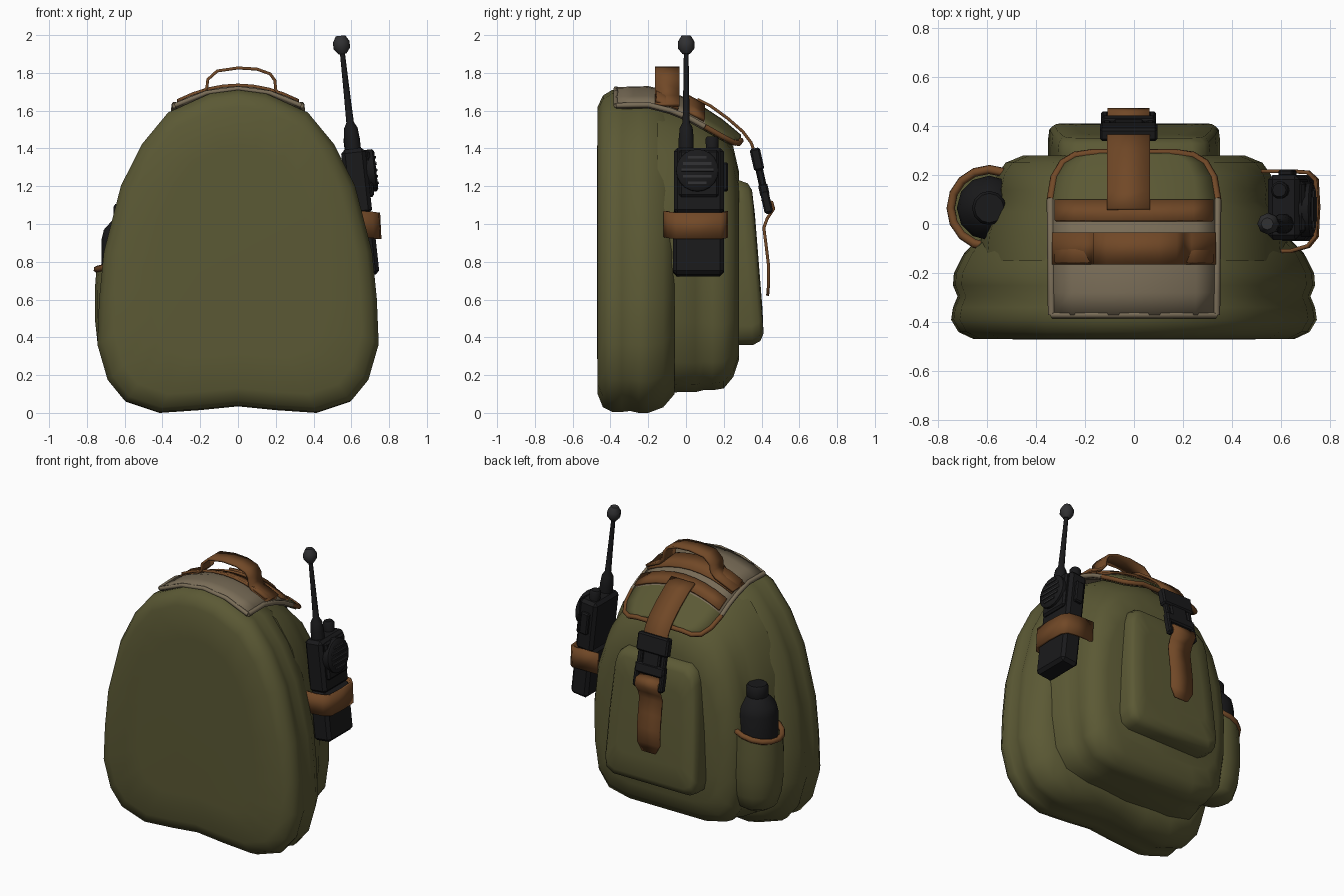
import bpy, bmesh, math
from mathutils import Vector, Matrix

if "Cube" in bpy.data.objects:
    bpy.data.objects.remove(bpy.data.objects["Cube"])


def material(name, rgb):
    m = bpy.data.materials.new(name)
    m.diffuse_color = (*rgb, 1)
    m.use_nodes = True
    m.node_tree.nodes["Principled BSDF"].inputs["Base Color"].default_value = m.diffuse_color
    return m


OLIVE = material("olive_cloth", (0.105, 0.1, 0.035))
BROWN = material("brown_strap", (0.165, 0.065, 0.02))
BEIGE = material("beige_cloth", (0.19, 0.15, 0.095))
BLACK = material("black_plastic", (0.010, 0.010, 0.011))
GREY = material("dark_grey", (0.03, 0.03, 0.032))


def finish(name, bm, mat, angle=45, xf=None):
    if xf:
        bm.transform(xf)
    bmesh.ops.recalc_face_normals(bm, faces=bm.faces)
    me = bpy.data.meshes.new(name)
    bm.to_mesh(me)
    bm.free()
    me.materials.append(mat)
    me.shade_smooth()
    me.set_sharp_from_angle(angle=math.radians(angle))
    ob = bpy.data.objects.new(name, me)
    bpy.context.collection.objects.link(ob)
    return ob


def skin(bm, rings, closed=True):
    n = len(rings[0])
    for a, b in zip(rings, rings[1:]):
        for i in range(n if closed else n - 1):
            j = (i + 1) % n
            bm.faces.new((a[i], a[j], b[j], b[i]))


def padded(name, half, slices, mat, slope=0):
    """Loft a mirrored x-z outline through (y, x scale, z low, z high) slices."""
    bm = bmesh.new()
    outline = half + [(-x, z) for x, z in half[-2:0:-1]]
    zs = [p[1] for p in outline]
    z0, z1 = min(zs), max(zs)
    rings = []
    for y, sx, lo, hi in slices:
        pts = [(x * sx, lo + (z - z0) / (z1 - z0) * (hi - lo)) for x, z in outline]
        rings.append([bm.verts.new((x, y - slope * (z - 0.8), z)) for x, z in pts])
    skin(bm, rings)
    bm.faces.new(rings[0])
    bm.faces.new(rings[-1])
    return finish(name, bm, mat, 60)


def lathe(name, profile, centre, mat, seg=12, xf=None, angle=45):
    bm = bmesh.new()
    rings = [[bm.verts.new((centre[0] + r * math.cos(2 * math.pi * i / seg),
                            centre[1] + r * math.sin(2 * math.pi * i / seg), z))
              for i in range(seg)] for r, z in profile]
    skin(bm, rings)
    bm.faces.new(rings[0])
    bm.faces.new(rings[-1])
    return finish(name, bm, mat, angle, xf)


def box(name, centre, size, mat, bevel=0.015, xf=None):
    bm = bmesh.new()
    bmesh.ops.create_cube(bm, size=1, matrix=Matrix.Translation(centre) @ Matrix.Diagonal((*size, 1)))
    if bevel:
        bmesh.ops.bevel(bm, geom=bm.edges[:], offset=bevel, segments=1, affect='EDGES')
    return finish(name, bm, mat, 30, xf)


def ribbon(name, pts, axis, width, mat, thick=0.016, tip=None):
    """Flat strap along a path; axis is the width direction."""
    bm = bmesh.new()
    rings = []
    for i, p in enumerate(pts):
        w = tip if tip and i == len(pts) - 1 else width
        rings.append([bm.verts.new(Vector(p) + Vector(axis) * w * s) for s in (-0.5, 0.5)])
    skin(bm, rings, False)
    ob = finish(name, bm, mat, 50)
    s = ob.modifiers.new("thickness", 'SOLIDIFY')
    s.thickness, s.offset = thick, 0
    return ob


def piping(name, pts, radius, mat, cyclic=False):
    cu = bpy.data.curves.new(name, 'CURVE')
    cu.dimensions, cu.bevel_depth, cu.bevel_resolution = '3D', radius, 1
    cu.use_fill_caps = True
    sp = cu.splines.new('POLY')
    sp.points.add(len(pts) - 1)
    for q, p in zip(sp.points, pts):
        q.co = (*p, 1)
    sp.use_cyclic_u = cyclic
    cu.materials.append(mat)
    ob = bpy.data.objects.new(name, cu)
    bpy.context.collection.objects.link(ob)


def lerp(table, t):
    for (a, u), (b, v) in zip(table, table[1:]):
        if t <= b:
            return u + (v - u) * (t - a) / (b - a)
    return table[-1][1]


# padded bag: broad front slab, main compartment, outer pocket
padded("front_slab",
       [(0, .035), (.2, .015), (.42, 0), (.6, .06), (.69, .17), (.745, .36), (.735, .6), (.71, .85),
        (.62, 1.2), (.51, 1.42), (.37, 1.59), (.15, 1.69), (0, 1.71)],
       [(-.47, .6, .3, 1.4), (-.468, .88, .1, 1.62), (-.44, .96, .03, 1.68), (-.39, 1, .005, 1.71),
        (-.34, .99, .005, 1.71), (-.295, .965, .01, 1.70), (-.25, .99, 0, 1.70), (-.2, .985, .0, 1.69),
        (-.12, .93, .03, 1.67), (-.06, .85, .1, 1.62)], OLIVE)
padded("main_compartment",
       [(0, .12), (.3, .12), (.46, .16), (.54, .28), (.57, .5), (.575, .8), (.545, 1.1), (.47, 1.35),
        (.36, 1.52), (.2, 1.62), (0, 1.66)],
       [(-.15, 1.1, .1, 1.67), (-.04, 1.08, .11, 1.64), (.05, 1.02, .11, 1.60), (.09, .98, .12, 1.58),
        (.14, .99, .12, 1.54), (.2, .97, .13, 1.48), (.25, .91, .19, 1.41), (.28, .78, .28, 1.28)], OLIVE)
padded("outer_pocket",
       [(0, .36), (.28, .36), (.335, .39), (.35, .46), (.335, .8), (.31, 1.12), (.29, 1.19), (.24, 1.23), (0, 1.23)],
       [(.22, 1, .36, 1.23), (.32, 1, .36, 1.23), (.36, .985, .38, 1.215), (.38, .93, .42, 1.18), (.385, .7, .55, 1.05)],
       OLIVE, slope=.08)

# lid draped over the top
CREST = [(-.37, 1.725), (-.2, 1.73), (-.08, 1.70), (.02, 1.66), (.12, 1.605), (.2, 1.55), (.3, 1.465)]
HALF = [(-.37, .335), (.1, .34), (.19, .325), (.25, .29), (.28, .24), (.29, .17)]


def lid_point(x, y, lift=0):
    return Vector((x, y, lerp(CREST, y) - .8 * x * x + lift))


bm = bmesh.new()
rows = [-.37, -.28, -.2, -.08, .02, .1, .19, .25, .28, .29]
skin(bm, [[bm.verts.new(lid_point(lerp(HALF, y) * i / 4, y)) for i in range(-4, 5)] for y in rows], False)
for f in bm.faces:
    f.material_index = int(f.calc_center_median().y > .1)
lid = finish("lid", bm, BEIGE, 60)
lid.data.materials.append(OLIVE)
lid.modifiers.new("thickness", 'SOLIDIFY').thickness = 0.03
front = [-.37, -.28, -.2, -.08, .02, .1]
for s, side in ((-1, "left"), (1, "right")):
    piping(f"lid_{side}_hem", [lid_point(s * lerp(HALF, y), y, -.008) for y in front], .016, BEIGE)
back = rows[5:]
piping("lid_back_trim", [lid_point(-lerp(HALF, y), y, -.008) for y in back]
       + [lid_point(lerp(HALF, y), y, -.008) for y in reversed(back)], .016, BROWN)
piping("lid_front_hem", [lid_point(x * .335, -.37, -.008) for x in (-1, -.5, 0, .5, 1)], .014, BEIGE)

# straps: carrying handle, cross strap, closing strap
ribbon("carry_handle", [lid_point(-.33, -.1, .012), lid_point(-.2, -.1, .012), (-.165, -.1, 1.72), (-.16, -.1, 1.765),
                        (-.11, -.1, 1.81), (0, -.1, 1.826), (.1, -.1, 1.82), (.17, -.1, 1.795), (.195, -.1, 1.76),
                        (.2, -.1, 1.71), lid_point(.23, -.1, .012), lid_point(.33, -.1, .012)], (0, 1, 0), .13, BROWN)
ribbon("handle_base", [lid_point(x * .08, -.1, .008) for x in range(-4, 5)], (0, .9, -.35), .13, BROWN)
ribbon("cross_strap", [lid_point(x * .08, .055, .012) for x in range(-4, 5)], (0, .88, -.47), .095, BROWN)
CX = -.022
ribbon("closing_strap", [(CX, .06, 1.66), (CX, .13, 1.625), (CX, .22, 1.56), (CX, .3, 1.49), (CX, .345, 1.43),
                         (CX, .37, 1.36), (CX, .39, 1.28)], (1, 0, 0), .175, BROWN)
ribbon("strap_tail", [(CX, .40, 1.13), (CX, .455, 1.115), (CX, .465, 1.08), (CX, .43, 1.03), (CX, .412, .98),
                      (CX, .425, .88), (CX, .437, .78), (CX, .437, .68), (CX, .432, .62)],
       (1, 0, 0), .17, BROWN, tip=.1)

# buckle, tilted with the strap
B = Matrix.Translation((CX, .402, 1.225)) @ Matrix.Rotation(.22, 4, 'X')
for name, c, size in (("buckle_top", (0, 0, .12), (.235, .055, .12)),
                      ("buckle_core", (0, 0, .01), (.13, .04, .18)),
                      ("buckle_base", (0, 0, -.045), (.22, .05, .07)),
                      ("buckle_lower_bar", (0, 0, -.16), (.22, .04, .03))):
    box(name, c, size, BLACK, .01, B)
for s in (-1, 1):
    box("buckle_prong", (s * .088, 0, .03), (.035, .035, .14), BLACK, .008, B)
    box("buckle_side", (s * .097, 0, -.11), (.03, .045, .12), BLACK, .008, B)

# bottle and its pouch on the left side
BX, BY = -.59, .065
lathe("bottle", [(.1, .35), (.132, .4), (.132, .92), (.12, .97), (.075, 1.02), (.055, 1.035)], (BX, BY), BLACK)
lathe("bottle_cap", [(.066, 1.02), (.07, 1.03), (.07, 1.09), (.06, 1.105)], (BX, BY), BLACK)
pouch = lathe("bottle_pouch", [(.08, .26), (.125, .29), (.155, .38), (.168, .5), (.168, .65), (.16, .8),
                               (.145, .8), (.14, .6)], (BX, BY), OLIVE, 16, angle=70)
for v in pouch.data.vertices:
    if v.co.z > .75:
        v.co.z += .25 * (v.co.x - BX)
ring = [2 * math.pi * i / 16 for i in range(16)]
piping("pouch_rim", [(BX + .157 * math.cos(a), BY + .157 * math.sin(a), .8 + .04 * math.cos(a)) for a in ring],
       .019, BROWN, True)

# radio on the right side, leaning inward
R = Matrix.Translation((.645, .068, 1.07)) @ Matrix.Rotation(-.11, 4, 'Y')
box("radio_body", (0, 0, .155), (.13, .265, .35), BLACK, .02, R)
box("radio_battery", (.002, -.003, -.18), (.13, .27, .33), BLACK, .02, R)
box("radio_face", (.07, 0, .19), (.03, .21, .25), BLACK, .012, R)
box("radio_button", (0, .14, .18), (.06, .03, .15), BLACK, .008, R)
D = R @ Matrix.Translation((0, -.008, .205)) @ Matrix.Rotation(math.pi / 2, 4, 'Y')
lathe("radio_speaker", [(.112, .06), (.112, .1), (.1, .11)], (0, 0), BLACK, 20, D)
for i in range(-2, 3):
    box("speaker_slat", (.11, -.008, .205 + i * .034), (.012, .17 - .018 * i * i, .014), GREY, 0, R)
lathe("radio_antenna", [(.042, .32), (.042, .38), (.036, .44), (.02, .47), (.017, .6), (.013, .85)],
      (0, -.067), BLACK, 10, R)
lathe("antenna_tip", [(.02, .835), (.044, .865), (.044, .9), (.025, .932)], (0, -.067), GREY, 8, R)
lathe("radio_knob", [(.034, .32), (.036, .385), (.028, .395)], (-.01, .07), BLACK, 10, R)
ribbon("radio_band", [(.52, -.11, 1.0), (.64, -.11, 1.0), (.71, -.09, .995), (.742, -.05, .99), (.748, .07, .99),
                      (.742, .18, .99), (.71, .21, .995), (.64, .215, 1.0), (.52, .215, 1.0)],
       (-.05, 0, 1), .14, BROWN)
